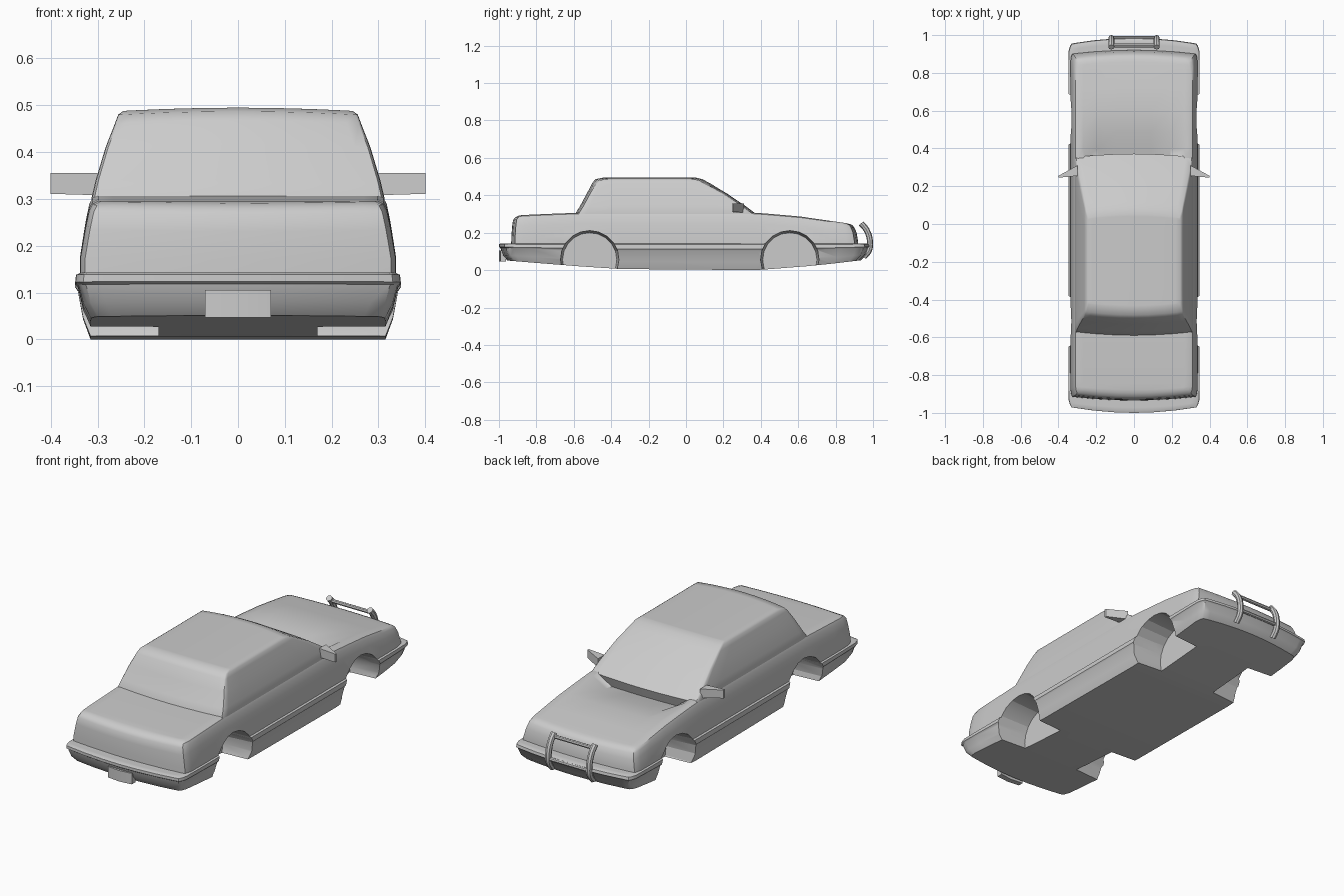
import bpy, bmesh, math

cube = bpy.data.objects.get("Cube")
if cube:
    bpy.data.objects.remove(cube)

paint = bpy.data.materials.new("grey_paint")
paint.use_nodes = True
grey = (0.6, 0.6, 0.6, 1)
paint.diffuse_color = grey
paint.node_tree.nodes["Principled BSDF"].inputs["Base Color"].default_value = grey


def finish(ob, angle=40):
    if not ob.data.materials:
        ob.data.materials.append(paint)
    bpy.ops.object.select_all(action='DESELECT')
    ob.select_set(True)
    bpy.context.view_layer.objects.active = ob
    bpy.ops.object.shade_smooth_by_angle(angle=math.radians(angle))
    return ob


def lerp(table, x):
    """Piecewise-linear lookup in a list of (x, value)."""
    if x <= table[0][0]:
        return table[0][1]
    for (a, va), (b, vb) in zip(table, table[1:]):
        if x <= b:
            return va + (vb - va) * (x - a) / (b - a)
    return table[-1][1]


def shell(name, us, ts, layers, place, angle=40):
    """Closed grid box, each grid point placed by a function."""
    bm = bmesh.new()
    sizes = (len(us), len(ts), len(layers))
    verts = {}

    def vert(key):
        if key not in verts:
            i, j, k = key
            verts[key] = bm.verts.new(place(us[i], ts[j], layers[k]))
        return verts[key]

    for axis in range(3):
        p, q = [a for a in range(3) if a != axis]
        for end in (0, sizes[axis] - 1):
            for a in range(sizes[p] - 1):
                for b in range(sizes[q] - 1):
                    quad = []
                    for da, db in ((0, 0), (1, 0), (1, 1), (0, 1)):
                        key = [0, 0, 0]
                        key[axis], key[p], key[q] = end, a + da, b + db
                        quad.append(vert(tuple(key)))
                    bm.faces.new(quad)
    bmesh.ops.recalc_face_normals(bm, faces=bm.faces)
    mesh = bpy.data.meshes.new(name)
    bm.to_mesh(mesh)
    bm.free()
    ob = bpy.data.objects.new(name, mesh)
    bpy.context.collection.objects.link(ob)
    return finish(ob, angle)


def plan(u, t, half_width, rear, front, bow, corner):
    """Plan position with bowed ends and drawn-in corners."""
    end = max(0, abs(2 * t - 1) - 0.9) / 0.1
    x = u * half_width * (1 - corner * end ** 3)
    y = rear + (front - rear) * t
    y -= math.copysign(bow * u * u * end, t - 0.5)
    return x, y


across = [-1, -0.9, -0.65, -0.3, 0, 0.3, 0.65, 0.9, 1]
along = [0, 0.01, 0.03, 0.08, 0.2, 0.32, 0.45, 0.58, 0.68, 0.7, 0.73, 0.78, 0.85, 0.92, 0.97, 0.99, 1]

# Lower body: floor pan, rockers, side trim and bumpers
floor = [(-1, 0.055), (-0.7, 0.03), (-0.38, 0.006), (0.38, 0), (0.7, 0.025), (1, 0.06)]


def place_lower(u, t, layer):
    rise, half_width, rear, front = layer
    x, y = plan(u, t, half_width, rear, front, 0.03, 0.05)
    low = lerp(floor, y)
    return x, y, low + (0.143 - low) * rise


lower = shell("lower_body", across, along, [
    (0, 0.315, -0.955, 0.935), (0.3, 0.331, -0.98, 0.965),
    (0.72, 0.342, -0.992, 0.978), (0.78, 0.348, -1, 0.985),
    (0.95, 0.346, -1, 0.982), (1, 0.334, -0.99, 0.97)], place_lower, 35)

# Upper body: flanks, boot lid and bonnet with its sunken cowl
deck = [(-0.93, 0.283), (-0.88, 0.294), (-0.58, 0.308), (0.36, 0.308),
        (0.6, 0.288), (0.85, 0.252), (0.93, 0.235)]


def place_upper(u, t, layer):
    rise, half_width, rear, front = layer
    x, y = plan(u, t, half_width, rear, front, 0.02, 0.03)
    z = 0.11 + (lerp(deck, y) - 0.11) * rise
    if rise == 1:
        if abs(u) < 0.7:
            z -= lerp([(0.3, 0), (0.34, 0.06), (0.4, 0.045), (0.56, 0)], y)
    return x, y, z


upper = shell("upper_body", across, along, [
    (0, 0.338, -0.935, 0.922), (0.35, 0.337, -0.934, 0.92),
    (0.7, 0.326, -0.93, 0.912), (0.9, 0.318, -0.925, 0.9),
    (0.97, 0.311, -0.914, 0.89), (1, 0.298, -0.895, 0.875)], place_upper)

# Cabin: sloped glasshouse and roof
def place_cabin(u, t, layer):
    z, half_width, rear, front = layer
    x, y = plan(u, t, half_width, rear, front, 0.018, 0.02)
    return x, y, z - 0.007 * u * u * (z > 0.45)


shell("cabin", across, [0, 0.02, 0.06, 0.2, 0.4, 0.6, 0.8, 0.94, 0.98, 1], [
    (0.24, 0.308, -0.6, 0.35), (0.302, 0.313, -0.592, 0.372),
    (0.34, 0.304, -0.568, 0.322), (0.41, 0.283, -0.53, 0.218),
    (0.468, 0.263, -0.5, 0.122), (0.487, 0.256, -0.482, 0.085),
    (0.495, 0.245, -0.44, 0.05)], place_cabin)

# Wheel wells: tapered pockets cut from both body shells
for side in (-1, 1):
    for y in (-0.515, 0.555):
        bpy.ops.mesh.primitive_cone_add(
            vertices=20, radius1=0.145, radius2=0.166, depth=0.3,
            location=(side * 0.32, y, 0.055), rotation=(0, side * math.pi / 2, 0))
        cutter = bpy.context.object
        cutter.name = "wheel_well_cutter"
        for body in (lower, upper):
            cut = body.modifiers.new("wheel_well", 'BOOLEAN')
            cut.operation = 'DIFFERENCE'
            cut.solver = 'EXACT'
            cut.object = cutter
            bpy.context.view_layer.objects.active = body
            bpy.ops.object.modifier_apply(modifier=cut.name)
        bpy.data.objects.remove(cutter)
for body in (lower, upper):
    finish(body, 35)

# Door mirrors: thin wedges swept back to a point
for side, name in ((1, "left_mirror"), (-1, "right_mirror")):
    def place_mirror(u, t, z):
        back = 0.255 - 0.01 * u
        return side * (0.3 + 0.1 * u), back + t * (0.055 - 0.045 * u), z + 0.003 * u * (z < 0.33)
    shell(name, [0, 1], [0, 1], [0.308, 0.355], place_mirror, 30)

# Number plate folded slightly along its middle
shell("number_plate", [-1, 0, 1], [0, 1], [0.047, 0.105],
      lambda u, t, z: (0.07 * u, -1 + 0.008 * abs(u) + 0.03 * t, z), 20)


# Push bar: two curved uprights and two cross bars
def tube(name, points, radius):
    curve = bpy.data.curves.new(name, 'CURVE')
    curve.dimensions = '3D'
    curve.bevel_depth = radius
    curve.bevel_resolution = 2
    curve.use_fill_caps = True
    curve.resolution_u = 4
    spline = curve.splines.new('BEZIER')
    spline.bezier_points.add(len(points) - 1)
    for knot, co in zip(spline.bezier_points, points):
        knot.co = co
        knot.handle_left_type = knot.handle_right_type = 'AUTO'
    ob = bpy.data.objects.new(name, curve)
    bpy.context.collection.objects.link(ob)
    bpy.ops.object.select_all(action='DESELECT')
    ob.select_set(True)
    bpy.context.view_layer.objects.active = ob
    bpy.ops.object.convert(target='MESH')
    finish(bpy.context.object)


for side, name in ((1, "left_push_bar_upright"), (-1, "right_push_bar_upright")):
    tube(name, [(side * 0.12, y, z) for y, z in
                ((0.936, 0.25), (0.965, 0.215), (0.984, 0.15), (0.978, 0.105), (0.95, 0.07))], 0.016)
for name, y, z in (("upper_push_bar", 0.945, 0.235), ("lower_push_bar", 0.984, 0.13)):
    tube(name, [(-0.12, y, z), (0.12, y, z)], 0.01)
